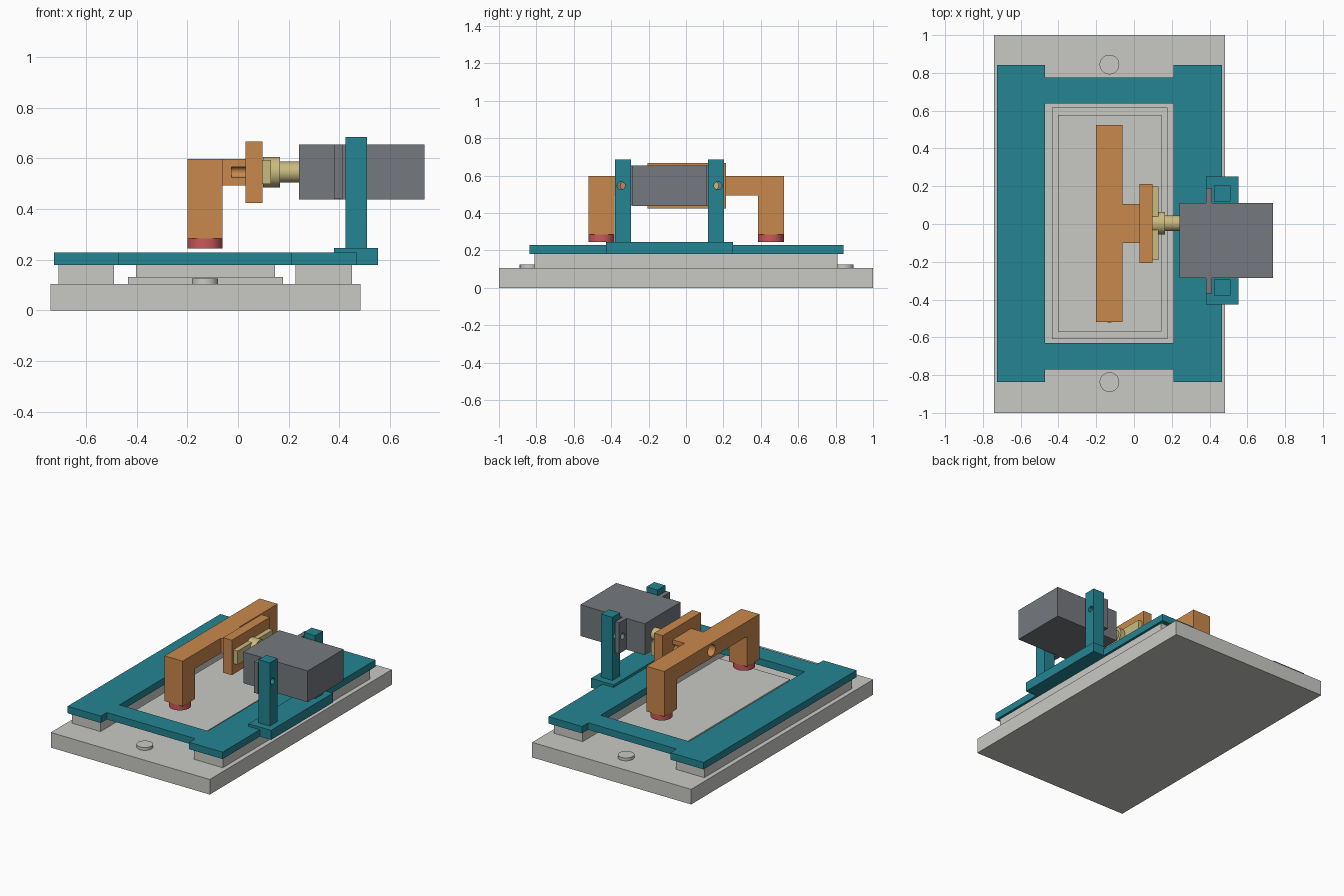
import bpy, bmesh, math
from mathutils import Matrix

if "Cube" in bpy.data.objects:
    bpy.data.objects.remove(bpy.data.objects["Cube"])


def material(name, rgb):
    m = bpy.data.materials.new(name)
    lin = [((c / 255 + 0.055) / 1.055) ** 2.4 for c in rgb]
    m.diffuse_color = (*lin, 1)
    m.use_nodes = True
    m.node_tree.nodes["Principled BSDF"].inputs["Base Color"].default_value = m.diffuse_color
    return m


GREY = material("light grey", (201, 202, 197))
TEAL = material("teal", (35, 133, 146))
ORANGE = material("orange", (202, 136, 76))
DARK = material("dark grey", (117, 121, 126))
GOLD = material("pale gold", (202, 187, 128))
RED = material("red", (202, 88, 90))


def finish(name, bm, mat):
    bmesh.ops.recalc_face_normals(bm, faces=bm.faces)
    mesh = bpy.data.meshes.new(name)
    bm.to_mesh(mesh)
    bm.free()
    ob = bpy.data.objects.new(name, mesh)
    bpy.context.collection.objects.link(ob)
    if mat:
        mesh.materials.append(mat)
    return ob


def prism(name, outline, place, depth, mat):
    """Extrude an outline by depth; place(a, b, t) maps it into space."""
    bm = bmesh.new()
    face = bm.faces.new([bm.verts.new(place(a, b, 0)) for a, b in outline])
    new = bmesh.ops.extrude_face_region(bm, geom=[face])["geom"]
    shift = place(0, 0, depth) - place(0, 0, 0)
    bmesh.ops.translate(bm, vec=shift, verts=[v for v in new if isinstance(v, bmesh.types.BMVert)])
    return finish(name, bm, mat)


def box(name, x, y, z, mat=None):
    bm = bmesh.new()
    size = [b - a for a, b in (x, y, z)]
    mid = [(a + b) / 2 for a, b in (x, y, z)]
    bmesh.ops.create_cube(bm, size=1, matrix=Matrix.Translation(mid) @ Matrix.Diagonal((*size, 1)))
    return finish(name, bm, mat)


def rod(name, start, length, r, axis="Z", mat=None):
    bm = bmesh.new()
    m = Matrix.Translation((0, 0, length / 2))
    if axis == "X":
        m = Matrix.Rotation(math.pi / 2, 4, "Y") @ m
    bmesh.ops.create_cone(bm, cap_ends=True, segments=40, radius1=r, radius2=r,
                          depth=length, matrix=Matrix.Translation(start) @ m)
    for f in bm.faces:
        f.smooth = len(f.verts) == 4
    for e in bm.edges:
        e.smooth = all(len(f.verts) == 4 for f in e.link_faces)
    return finish(name, bm, mat)


def combine(ob, other, op="DIFFERENCE"):
    mod = ob.modifiers.new("shape", "BOOLEAN")
    mod.operation, mod.object, mod.solver = op, other, "EXACT"
    dg = bpy.context.evaluated_depsgraph_get()
    mesh = bpy.data.meshes.new_from_object(ob.evaluated_get(dg))
    ob.modifiers.clear()
    ob.data = mesh
    bpy.data.objects.remove(other)


# Base plate, stepped centre block, side rails and round buttons
box("base_plate", (-0.74, 0.483), (-1, 1), (0, 0.105), GREY)
box("centre_step", (-0.435, 0.177), (-0.61, 0.617), (0.105, 0.131), GREY)
box("centre_block", (-0.402, 0.146), (-0.57, 0.576), (0.131, 0.18), GREY)
for side, x in (("left", (-0.708, -0.49)), ("right", (0.228, 0.45))):
    box(side + "_rail", x, (-0.81, 0.81), (0.105, 0.18), GREY)
for side, y in (("front", -0.837), ("back", 0.844)):
    rod(side + "_button", (-0.13, y, 0.105), 0.02, 0.052, mat=GREY)

# Open frame with notched ends
x0, x1, x2, x3 = -0.726, -0.47, 0.21, 0.467
lo, lo_in, hi_in, hi = -0.836, -0.77, 0.775, 0.843
outline = [(x0, lo), (x1, lo), (x1, lo_in), (x2, lo_in), (x2, lo), (x3, lo),
           (x3, hi), (x2, hi), (x2, hi_in), (x1, hi_in), (x1, hi), (x0, hi)]
from mathutils import Vector
frame = prism("frame", outline, lambda a, b, t: Vector((a, b, 0.18 + t)), 0.048, TEAL)
combine(frame, box("cutter", (x1, x2), (-0.63, 0.637), (0.1, 0.3)))

# Motor bracket: foot and two drilled posts, mirrored about the motor centre
MY, MZ = -0.088, 0.546
box("bracket_foot", (0.38, 0.553), (-0.427, 0.252), (0.18, 0.246), TEAL)
for side, s in (("front", -1), ("back", 1)):
    ys = sorted((MY + s * 0.206, MY + s * 0.291))
    post = box(side + "_post", (0.424, 0.51), ys, (0.246, 0.685), TEAL)
    combine(post, rod("cutter", (0.4, MY + s * 0.259, MZ), 0.2, 0.021, "X"))
    # Motor mounting ear
    ys = sorted((MY + s * 0.197, MY + s * 0.279))
    ear = box(side + "_motor_ear", (0.38, 0.412), ys, (0.439, 0.654), DARK)
    combine(ear, rod("cutter", (0.3, MY + s * 0.241, MZ), 0.2, 0.021, "X"))

# Motor body, output boss and horn
box("motor_body", (0.24, 0.736), (-0.285, 0.11), (0.437, 0.654), DARK)
rod("motor_boss", (0.165, 0.004, MZ), 0.075, 0.041, "X", GOLD)
rod("horn_hub", (0.098, 0.004, MZ), 0.067, 0.06, "X", GOLD)
box("horn_arm", (0.097, 0.13), (-0.19, 0.198), (0.498, 0.594), GOLD)

# Arch: a bar with two legs, drilled through the middle
arch_outline = [(-0.52, 0.284), (-0.383, 0.284), (-0.383, 0.494), (0.384, 0.494),
                (0.384, 0.284), (0.524, 0.284), (0.524, 0.598), (-0.52, 0.598)]
arch = prism("arch", arch_outline, lambda a, b, t: Vector((-0.2 + t, a, b)), 0.138, ORANGE)
combine(arch, rod("cutter", (-0.3, 0.004, MZ), 0.4, 0.04, "X"))

# Neck with side grooves, and the horn plate
neck = box("neck", (-0.062, 0.03), (-0.1, 0.106), (0.494, 0.598), ORANGE)
combine(neck, rod("cutter", (-0.1, 0.004, MZ), 0.2, 0.04, "X"))
for y in (-0.1, 0.106):
    combine(neck, rod("cutter", (-0.026, y, MZ), 0.1, 0.021, "X"))
box("horn_plate", (0.03, 0.097), (-0.207, 0.213), (0.424, 0.667), ORANGE)

# Round feet under the arch legs
for side, y in (("front", -0.452), ("back", 0.454)):
    rod(side + "_foot_pad", (-0.13, y, 0.244), 0.04, 0.069, mat=RED)
